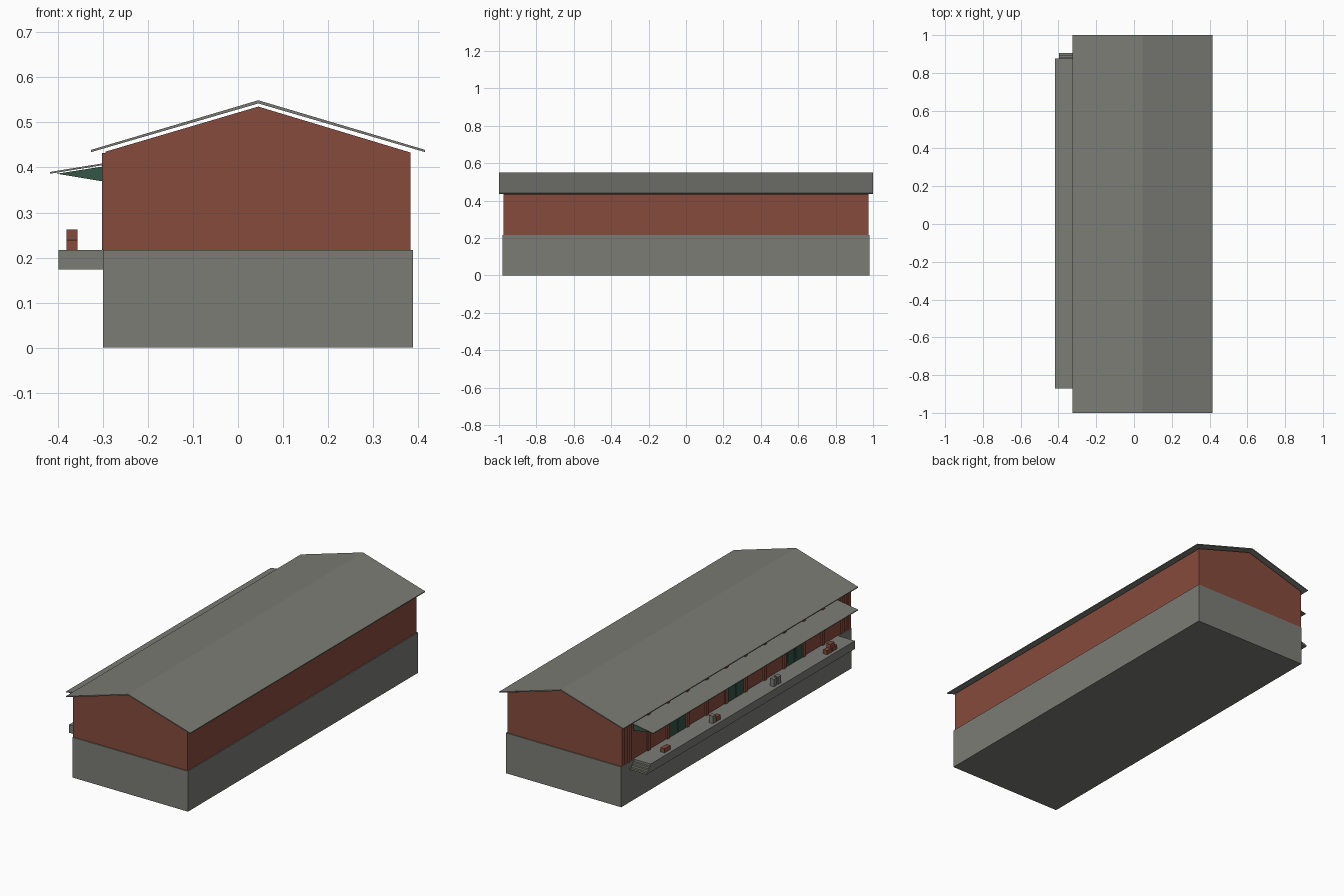
import bpy

cube = bpy.data.objects.get("Cube")
if cube:
    bpy.data.objects.remove(cube)


def material(name, rgb):
    m = bpy.data.materials.new(name)
    m.use_nodes = True
    color = (*rgb, 1)
    m.diffuse_color = color
    bsdf = next(n for n in m.node_tree.nodes if n.type == 'BSDF_PRINCIPLED')
    bsdf.inputs["Base Color"].default_value = color
    return m


GREY = material("concrete grey", (0.2, 0.2, 0.18))
RED = material("brick red", (0.24, 0.07, 0.045))
GREEN = material("dark green", (0.035, 0.09, 0.065))


def prism(name, profile, y0, y1, mat):
    """Extrude an (x, z) outline along y."""
    n = len(profile)
    verts = [(x, y, z) for y in (y0, y1) for x, z in profile]
    faces = [tuple(range(n)), tuple(reversed(range(n, 2 * n)))]
    faces += [(i, i + n, (i + 1) % n + n, (i + 1) % n) for i in range(n)]
    mesh = bpy.data.meshes.new(name)
    mesh.from_pydata(verts, [], faces)
    mesh.materials.append(mat)
    obj = bpy.data.objects.new(name, mesh)
    bpy.context.collection.objects.link(obj)
    return obj


def box(name, x, y, z, mat):
    outline = [(x[0], z[0]), (x[1], z[0]), (x[1], z[1]), (x[0], z[1])]
    return prism(name, outline, y[0], y[1], mat)


FLOOR = 0.217
RIDGE = 0.045

# Foundation and brick hall with gables
box("foundation", (-0.3, 0.388), (-0.98, 0.98), (0, FLOOR), GREY)
prism("brick_hall", [(-0.294, FLOOR), (0.383, FLOOR), (0.383, 0.433),
                     (RIDGE, 0.535), (-0.294, 0.435)], -0.975, 0.975, RED)

# Thin pitched roof raised above the gables
prism("roof", [(-0.326, 0.434), (RIDGE, 0.542), (0.415, 0.434),
               (0.415, 0.439), (RIDGE, 0.549), (-0.326, 0.439)], -1, 1, GREY)

# Loading platform with steps at its back end
box("platform", (-0.398, -0.3), (-0.87, 0.87), (0.173, FLOOR), GREY)
STEP = 0.0115
for i in range(3):
    box("platform_step", (-0.398, -0.3),
        (0.87 + i * STEP, 0.87 + (i + 1) * STEP),
        (0.173, FLOOR - (i + 1) * STEP), GREY)

# Wall pilasters, with corner piers at both ends
BAY = 0.165
pilasters = [(i - 5.5) * BAY for i in range(12)]
for y in pilasters:
    box("pilaster", (-0.302, -0.29), (y - 0.011, y + 0.011), (FLOOR, 0.432), RED)
for side in (-1, 1):
    ys = sorted((side * 0.95, side * 0.975))
    box("corner_pier", (-0.302, -0.29), ys, (FLOOR, 0.432), RED)

# Double doors in every third bay
for bay in (-3, 0, 3):
    for leaf in (-1, 1):
        y = bay * BAY + leaf * 0.034
        box("door_leaf", (-0.298, -0.29), (y - 0.032, y + 0.032),
            (FLOOR, 0.345), GREEN)
        box("door_panel", (-0.3, -0.297), (y - 0.022, y + 0.022),
            (0.235, 0.325), GREEN)

# Canopy on triangular brackets
prism("canopy", [(-0.417, 0.386), (-0.294, 0.406), (-0.294, 0.410),
                 (-0.417, 0.390)], -0.87, 0.875, GREY)
for y in pilasters[1:-1] + [-0.86, 0.86]:
    prism("canopy_bracket", [(-0.402, 0.386), (-0.294, 0.368),
                             (-0.294, 0.403)], y - 0.005, y + 0.005, GREEN)

# Cargo: name, centre y, lower z, size in y, height, colour
cargo = [
    ("low_crate", 0.70, 0, 0.05, 0.022, RED),
    ("tall_bin", 0.30, 0, 0.025, 0.04, GREY),
    ("small_crate", 0.265, 0, 0.035, 0.024, RED),
    ("tall_bin", -0.22, 0, 0.025, 0.04, GREY),
    ("tall_bin", -0.255, 0, 0.025, 0.04, GREY),
    ("low_crate", -0.68, 0, 0.04, 0.022, RED),
    ("low_crate", -0.725, 0, 0.04, 0.022, RED),
    ("top_crate", -0.705, 0.023, 0.035, 0.022, RED),
]
for name, y, z, size, height, mat in cargo:
    box(name, (-0.38, -0.356), (y - size / 2, y + size / 2),
        (FLOOR + z, FLOOR + z + height), mat)
